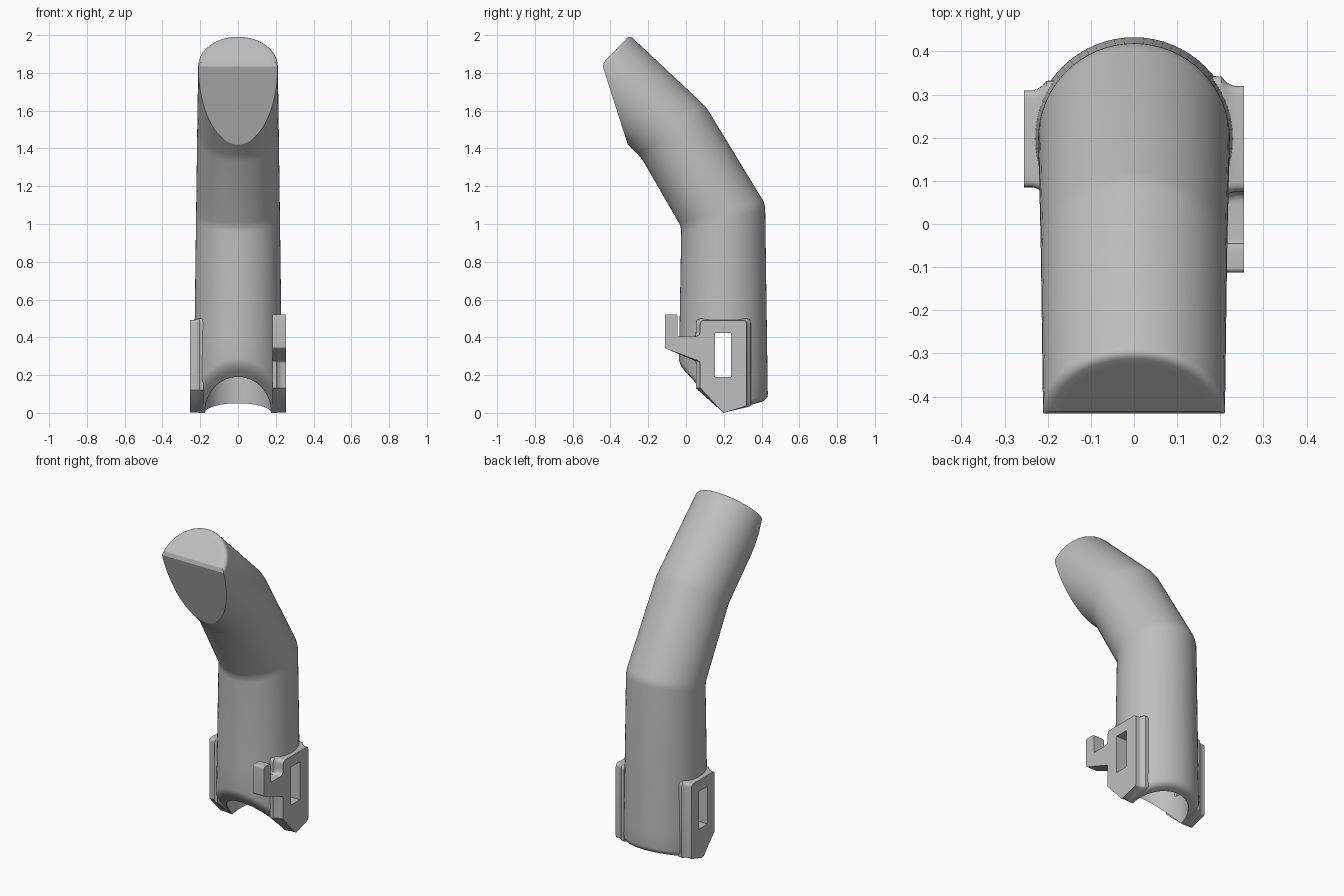
import bpy, bmesh, math
from mathutils import Vector

cube = bpy.data.objects.get("Cube")
if cube:
    bpy.data.objects.remove(cube)

GREY = (0.52, 0.52, 0.52, 1)
mat = bpy.data.materials.new("plain grey")
mat.use_nodes = True
mat.diffuse_color = GREY
mat.node_tree.nodes["Principled BSDF"].inputs["Base Color"].default_value = GREY

SIDES = 64
SLOT_Y, SLOT_Z = (0.153, 0.238), (0.19, 0.423)
ANGLES = [2 * math.pi * k / SIDES for k in range(SIDES)]


def make_object(name, bm):
    bmesh.ops.recalc_face_normals(bm, faces=bm.faces)
    mesh = bpy.data.meshes.new(name)
    bm.to_mesh(mesh)
    bm.free()
    obj = bpy.data.objects.new(name, mesh)
    bpy.context.collection.objects.link(obj)
    mesh.materials.append(mat)
    bpy.ops.object.select_all(action='DESELECT')
    bpy.context.view_layer.objects.active = obj
    obj.select_set(True)
    bpy.ops.object.shade_smooth_by_angle(angle=math.radians(28))


def loft(bm, rings):
    """Skin a list of equal-length point rings, leaving the ends open."""
    loops = [[bm.verts.new(p) for p in ring] for ring in rings]
    n = len(loops[0])
    for a, b in zip(loops, loops[1:]):
        for i in range(n):
            j = (i + 1) % n
            bm.faces.new((a[i], a[j], b[j], b[i]))
    return loops


def bisect(bm, faces, point, normal, clear):
    geom = list({v for f in faces for v in f.verts}) + list({e for f in faces for e in f.edges})
    bmesh.ops.bisect_plane(bm, geom=geom + faces, plane_co=point, plane_no=normal,
                           clear_outer=clear)


def slice_tip(bm, point, normal):
    """Cut a flat off the upper part and close it."""
    bisect(bm, [f for f in bm.faces if f.calc_center_median().z > 1.15], point, normal, True)
    bmesh.ops.edgeloop_fill(bm, edges=[e for e in bm.edges if e.is_boundary])


# Bent, tapering sleeve: axis points (y, z) with radius
base = Vector((0, 0.198, 0))
axis = [(0.197, 1.045, 0.222), (-0.065, 1.485, 0.216), (-0.444, 1.847, 0.211)]
pts = [base] + [Vector((0, y, z)) for y, z, r in axis]
dirs = [(b - a).normalized() for a, b in zip(pts, pts[1:])]


def mouth_ring(r, lift):
    """Ring on the two-way slanted mouth."""
    ring = []
    for t in ANGLES:
        dy = r * math.sin(t)
        ring.append((r * math.cos(t), base.y + dy, max(-1.085 * dy, 0.29 * dy) + lift))
    return ring


def tilted_ring(center, across, r):
    return [center + Vector((r * math.cos(t), 0, 0)) + across * r * math.sin(t) for t in ANGLES]


# Socket from its closed end down, round the mouth rim, then up the outside
rings = [[(r * math.cos(t), base.y + r * math.sin(t), z) for t in ANGLES]
         for z, r in ((0.95, 0.07), (0.9, 0.14), (0.8, 0.172))]
rings += [mouth_ring(0.176, 0), mouth_ring(0.205, 0)]
for k in range(1, 5):
    a = k * math.pi / 8
    rings.append(mouth_ring(0.205 + 0.03 * math.sin(a), 0.03 * (1 - math.cos(a))))
first_bend = len(rings)
for i in (1, 2):
    bisector = (dirs[i - 1] + dirs[i]).normalized()
    across = Vector((0, bisector.z, -bisector.y)) / bisector.dot(dirs[i])
    rings.append(tilted_ring(pts[i], across, axis[i - 1][2]))
across = Vector((0, dirs[2].z, -dirs[2].y))
for k in range(5):
    a = k * math.pi / 8
    rings.append(tilted_ring(pts[3] - dirs[2] * 0.02 * (1 - math.sin(a)), across,
                             0.191 + 0.02 * math.cos(a)))
rings.append(tilted_ring(pts[3], across, 0.17))
bm = bmesh.new()
loops = loft(bm, rings)
bm.faces.new(loops[0])
bm.faces.new(loops[-1])

# Soften the two bends
bends = []
for loop in loops[first_bend:first_bend + 2]:
    bends += [bm.edges.get((loop[i - 1], loop[i])) for i in range(SIDES)]
bmesh.ops.bevel(bm, geom=bends, offset=0.025, segments=4, profile=0.5,
                affect='EDGES', clamp_overlap=False)

# Slanted fingertip face with a narrow chamfer at its top edge
cut_normal = Vector((0, -0.44, -0.14)).normalized()
corner = Vector((0, -0.444, 1.846))
slice_tip(bm, corner, cut_normal)
edge_normal = (cut_normal + dirs[2]).normalized()
slice_tip(bm, corner - edge_normal * 0.007, edge_normal)

# Strap slot through both side walls
for axis_dir, limits in ((Vector((0, 1, 0)), SLOT_Y), (Vector((0, 0, 1)), SLOT_Z)):
    for limit in limits:
        low = [f for f in bm.faces if f.calc_center_median().z < 0.9]
        bisect(bm, low, axis_dir * limit, axis_dir, False)


def in_slot(face):
    c = face.calc_center_median()
    return SLOT_Y[0] < c.y < SLOT_Y[1] and SLOT_Z[0] < c.z < SLOT_Z[1] and abs(c.x) > 0.1


bmesh.ops.delete(bm, geom=[f for f in bm.faces if in_slot(f)], context='FACES')
make_object("sleeve", bm)


def ramp(value, start, end):
    return max(0, min(1, (value - start) / (end - start)))


def side_plate(name, side, corners):
    """Slotted plate from (y, z, corner radius), flaring into the sleeve."""
    outline = []
    n = len(corners)
    for i, (y, z, r) in enumerate(corners):
        p = Vector((y, z))
        if not r:
            outline.append(p)
            continue
        a = p + (Vector(corners[i - 1][:2]) - p).normalized() * r
        b = p + (Vector(corners[(i + 1) % n][:2]) - p).normalized() * r
        for k in range(6):
            t = k / 5
            outline.append(a * (1 - t) ** 2 + p * 2 * t * (1 - t) + b * t * t)

    def layer(x, flare):
        ring = []
        for y, z in outline:
            dy = ramp(y, 0.26, 0.31) - ramp(y, 0.04, 0.075) * ramp(y, 0.16, 0.1)
            dz = 0.4 * ramp(z, 0.45, 0.49) * ramp(y, 0.04, 0.075)
            ring.append((side * x, y + dy * flare, z + dz * flare))
        return ring

    bm = bmesh.new()
    outer, inner = 0.255, 0.182
    loft(bm, [layer(outer, 0), layer(0.234, 0), layer(0.222, 0.004),
              layer(0.212, 0.011), layer(0.203, 0.022), layer(inner, 0.023)])
    slot = [(SLOT_Y[a], SLOT_Z[b]) for a, b in ((0, 0), (1, 0), (1, 1), (0, 1))]
    loft(bm, [[(side * x, y, z) for y, z in slot] for x in (outer, inner)])
    for x in (outer, inner):
        ends = [e for e in bm.edges if e.is_boundary
                and all(abs(v.co.x - side * x) < 0.001 for v in e.verts)]
        bmesh.ops.triangle_fill(bm, use_beauty=True, edges=ends, normal=(1, 0, 0))
    make_object(name, bm)


# Left plate carries the forward hook, right plate is plain
foot = [(0.19, 0.008, 0), (0.205, 0.002, 0)]
hook = [(0.075, 0.49, 0.025), (0.075, 0.405, 0.03), (-0.045, 0.405, 0.008), (-0.045, 0.522, 0.012),
        (-0.112, 0.522, 0.012), (-0.112, 0.342, 0.012), (0.075, 0.272, 0.01)]
side_plate("left_hook_plate", 1, [(0.075, 0.132, 0)] + foot
           + [(0.32, 0.036, 0.01), (0.32, 0.49, 0.02)] + hook)
side_plate("right_plate", -1, [(0.085, 0.122, 0)] + foot
           + [(0.31, 0.034, 0.01), (0.31, 0.492, 0.02), (0.085, 0.492, 0.02)])
